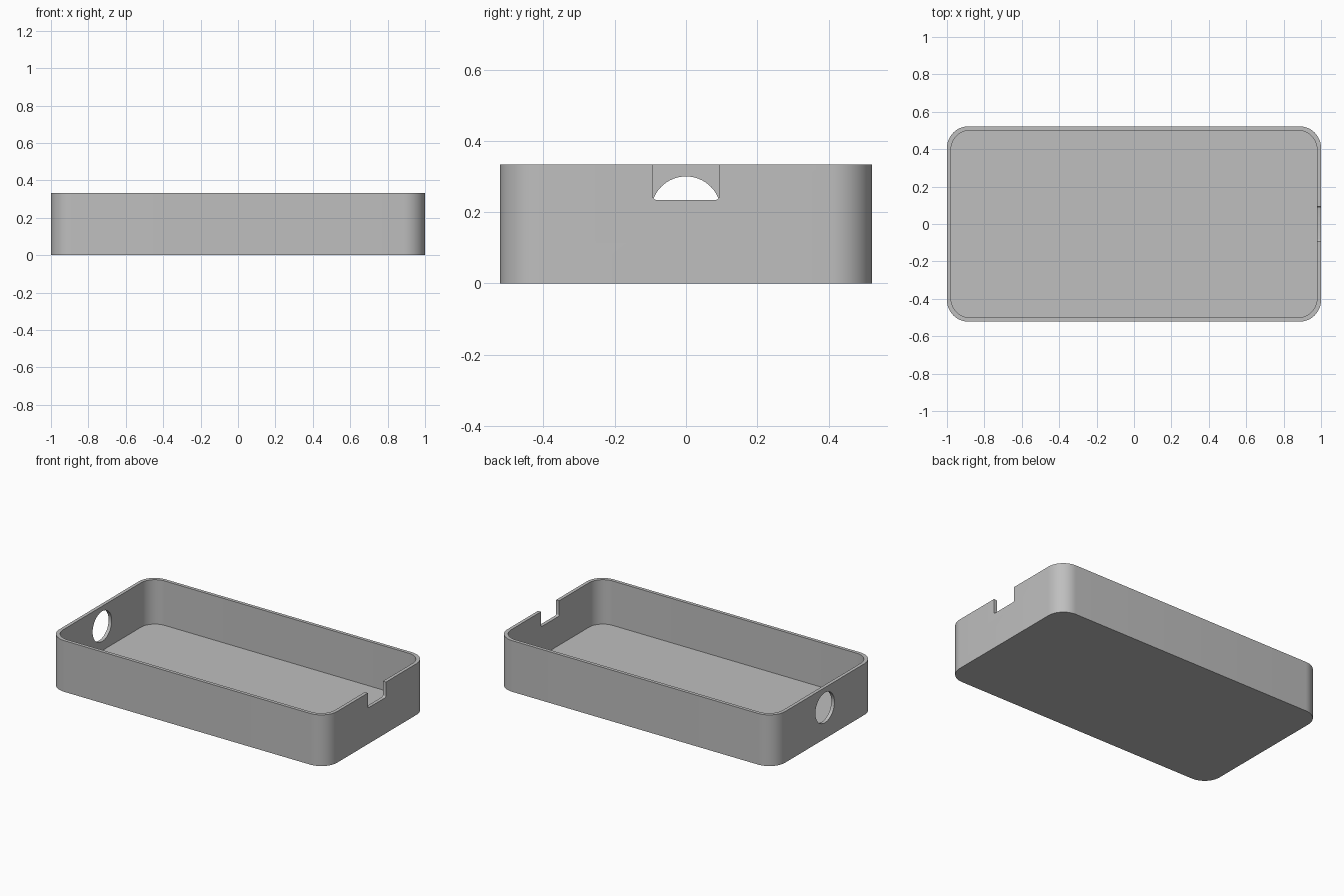
import bpy, bmesh, math
from mathutils import Vector

if "Cube" in bpy.data.objects:
    bpy.data.objects.remove(bpy.data.objects["Cube"])

HALF_X, HALF_Y, HEIGHT = 1.0, 0.522, 0.333
WALL, FLOOR = 0.022, 0.044


def rounded_rect(hx, hy, r, steps=12):
    """Counter-clockwise outline of a rounded rectangle centred on the origin."""
    pts = []
    for k, (sx, sy) in enumerate([(1, 1), (-1, 1), (-1, -1), (1, -1)]):
        for i in range(steps + 1):
            a = math.pi / 2 * (k + i / steps)
            pts.append((sx * (hx - r) + r * math.cos(a),
                        sy * (hy - r) + r * math.sin(a)))
    return pts


def prism(name, outline, to_3d, depth):
    """Extrude an outline, placed in space by to_3d, along the depth vector."""
    bm = bmesh.new()
    base = bm.faces.new([bm.verts.new(to_3d(u, v)) for u, v in outline])
    ext = bmesh.ops.extrude_face_region(bm, geom=[base], use_keep_orig=True)
    bmesh.ops.translate(bm, vec=Vector(depth),
                        verts=[g for g in ext["geom"] if isinstance(g, bmesh.types.BMVert)])
    bmesh.ops.recalc_face_normals(bm, faces=bm.faces)
    mesh = bpy.data.meshes.new(name)
    bm.to_mesh(mesh)
    bm.free()
    obj = bpy.data.objects.new(name, mesh)
    bpy.context.collection.objects.link(obj)
    return obj


# Tray body
tray = prism("tray", rounded_rect(HALF_X, HALF_Y, 0.115),
             lambda u, v: (u, v, 0), (0, 0, HEIGHT))

# Inner cavity
cavity = prism("cavity_cutter", rounded_rect(HALF_X - WALL, HALF_Y - WALL, 0.1),
               lambda u, v: (u, v, FLOOR), (0, 0, HEIGHT))

# Round cable hole in the left wall
circle = [(0.098 * math.cos(math.tau * i / 64), 0.098 * math.sin(math.tau * i / 64))
          for i in range(64)]
hole = prism("hole_cutter", circle, lambda u, v: (-1.1, u, 0.202 + v), (0.2, 0, 0))

# Notch with softened lower corners in the right wall
notch = prism("notch_cutter", rounded_rect(0.093, 0.1, 0.01, 4),
              lambda u, v: (0.9, u, 0.334 + v), (0.2, 0, 0))

bpy.context.view_layer.objects.active = tray
for cutter in (cavity, hole, notch):
    cutter.hide_render = True
    mod = tray.modifiers.new(cutter.name, "BOOLEAN")
    mod.operation = "DIFFERENCE"
    mod.solver = "EXACT"
    mod.object = cutter
    bpy.ops.object.modifier_apply(modifier=mod.name)
    bpy.data.objects.remove(cutter)

# Colour and shading
grey = bpy.data.materials.new("plain_grey")
grey.diffuse_color = (0.52, 0.52, 0.52, 1)
grey.use_nodes = True
grey.node_tree.nodes["Principled BSDF"].inputs["Base Color"].default_value = grey.diffuse_color
tray.data.materials.clear()
tray.data.materials.append(grey)
for poly in tray.data.polygons:
    poly.material_index = 0
tray.select_set(True)
bpy.ops.object.shade_smooth_by_angle(angle=math.radians(30))
